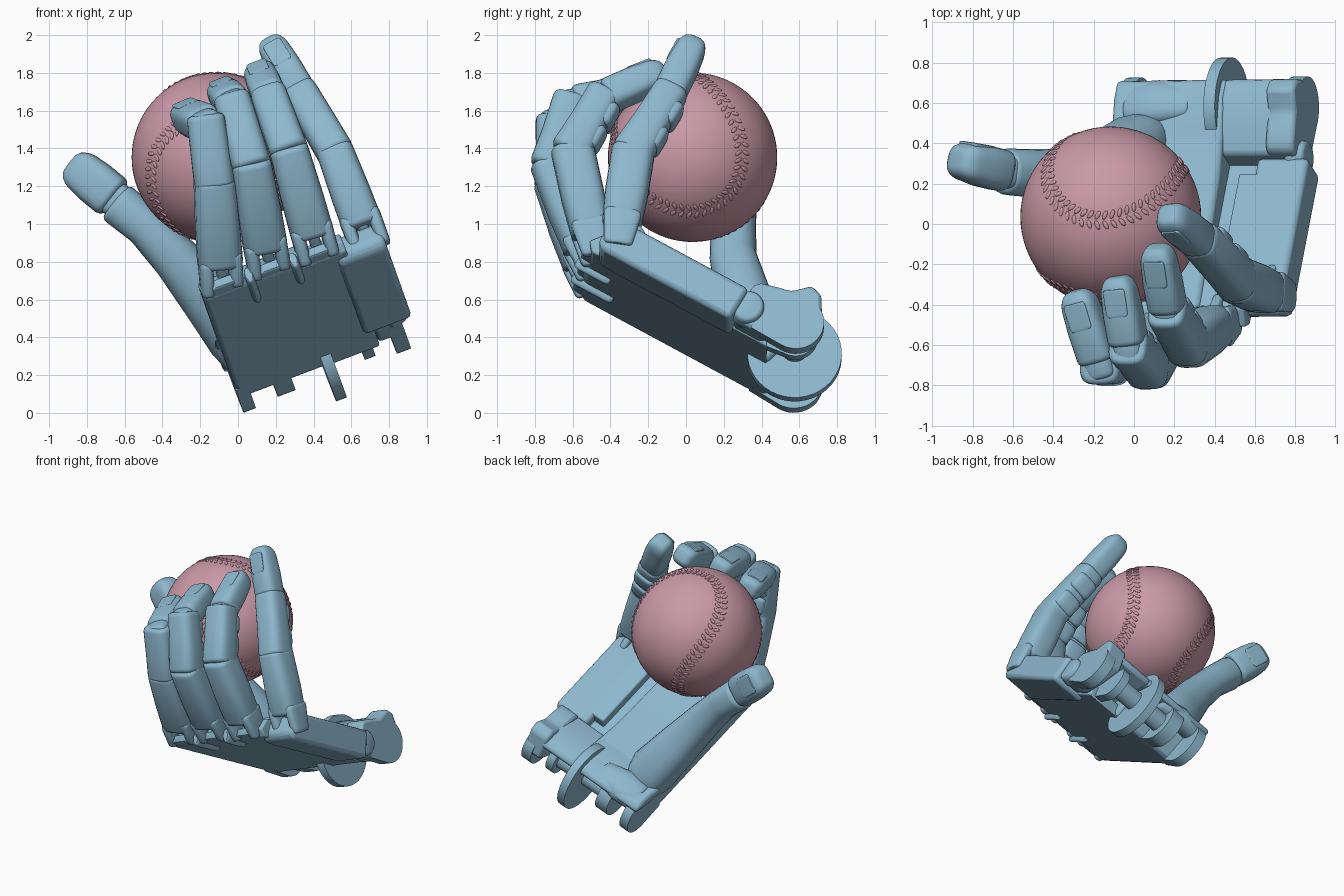
import bpy, bmesh, math
from mathutils import Vector, Matrix

if "Cube" in bpy.data.objects:
    bpy.data.objects.remove(bpy.data.objects["Cube"])


def material(name, color):
    m = bpy.data.materials.new(name)
    m.use_nodes = True
    m.diffuse_color = color
    m.node_tree.nodes["Principled BSDF"].inputs["Base Color"].default_value = color
    return m


BLUE = material("hand blue", (0.27, 0.48, 0.62, 1))
PINK = material("ball pink", (0.59, 0.32, 0.39, 1))

# Palm frame: across, toward the fingers, out of the palm
ORIGIN = Vector((0.03, 0.55, 0.0))
ALONG = Vector((-0.166, -0.868, 0.468)).normalized()
ACROSS = Vector((0.935, 0.01, 0.354))
ACROSS = (ACROSS - ALONG * ACROSS.dot(ALONG)).normalized()
OUT = ALONG.cross(ACROSS)


def local(a, b, c):
    return ORIGIN + ACROSS * a + ALONG * b + OUT * c


def finish(name, bm, mat, bevel=0, angle=40):
    bmesh.ops.recalc_face_normals(bm, faces=bm.faces)
    mesh = bpy.data.meshes.new(name)
    bm.to_mesh(mesh)
    bm.free()
    mesh.materials.append(mat)
    ob = bpy.data.objects.new(name, mesh)
    bpy.context.collection.objects.link(ob)
    if bevel:
        mod = ob.modifiers.new("bevel", "BEVEL")
        mod.width, mod.segments = bevel, 2
    bpy.ops.object.select_all(action="DESELECT")
    ob.select_set(True)
    bpy.context.view_layer.objects.active = ob
    bpy.ops.object.shade_smooth_by_angle(angle=math.radians(angle))
    return ob


def prism(name, profile, a0, a1, bevel=0.015):
    """Side profile in the palm frame, extruded across the hand."""
    bm = bmesh.new()
    ends = [[bm.verts.new(local(a, b, c)) for b, c in profile] for a in (a0, a1)]
    n = len(profile)
    for i in range(n):
        j = (i + 1) % n
        bm.faces.new((ends[0][i], ends[0][j], ends[1][j], ends[1][i]))
    bm.faces.new(ends[0])
    bm.faces.new(ends[1])
    return finish(name, bm, BLUE, bevel)


def disc(name, a0, a1, b, c, r, n=40):
    ring = [(b + r * math.cos(i * math.tau / n), c + r * math.sin(i * math.tau / n)) for i in range(n)]
    return prism(name, ring, a0, a1, 0)


def limb(name, stations, side, tip=False, power=3.2, round_len=0.03):
    """Rounded-box loft through (point, width, thickness) stations."""
    pts = [(Vector(p), w, t) for p, w, t in stations]
    d0 = (pts[1][0] - pts[0][0]).normalized()
    d1 = (pts[-1][0] - pts[-2][0]).normalized()
    end_len, end_cut = (0.10, 0.62) if tip else (round_len, 0.25)
    rings = []
    for k in range(4):
        q = k / 3 * math.pi / 2
        s = 1 - 0.25 * (1 - math.sin(q))
        rings.append((pts[0][0] + d0 * round_len * (1 - math.cos(q)), d0, pts[0][1] * s, pts[0][2] * s))
    for i in range(1, len(pts) - 1):
        d = (pts[i + 1][0] - pts[i - 1][0]).normalized()
        rings.append((pts[i][0], d, pts[i][1], pts[i][2]))
    steps = 7 if tip else 4
    for k in range(steps):
        q = k / (steps - 1) * math.pi / 2
        s = 1 - end_cut * (1 - math.cos(q))
        rings.append((pts[-1][0] - d1 * end_len * (1 - math.sin(q)), d1, pts[-1][1] * s, pts[-1][2] * s))
    bm, loops, n = bmesh.new(), [], 24
    for p, d, w, t in rings:
        sx = (side - d * side.dot(d)).normalized()
        back = sx.cross(d)
        loop = []
        for i in range(n):
            q = (i + 0.5) * math.tau / n
            x, y = math.cos(q), math.sin(q)
            x = math.copysign(abs(x) ** (2 / power), x) * w / 2
            y = math.copysign(abs(y) ** (2 / power), y) * t / 2
            loop.append(bm.verts.new(p + sx * x + back * y))
        loops.append(loop)
    for l0, l1 in zip(loops, loops[1:]):
        for i in range(n):
            j = (i + 1) % n
            bm.faces.new((l0[i], l0[j], l1[j], l1[i]))
    bm.faces.new(loops[0])
    bm.faces.new(loops[-1])
    return finish(name, bm, BLUE)


def fingertip(name, start, end, side, w, t):
    """Neck, tip segment and thin nail plate."""
    d = (end - start).normalized()
    back = (side - d * side.dot(d)).normalized().cross(d)
    limb(name + "_neck", [(start - d * 0.06, w * 0.8, t * 0.8), (start + d * 0.06, w * 0.8, t * 0.8)], side)
    limb(name + "_tip", [(start + d * 0.025, w, t), ((start + end) / 2, w, t), (end, w * 0.95, t * 0.92)], side, True)
    nail = back * (t / 2 - 0.008)
    limb(name + "_nail", [(end - d * 0.19 + nail, w * 0.6, 0.02), (end - d * 0.05 + nail * 0.93, w * 0.6, 0.02)],
         side, power=5, round_len=0.02)


# Fingers: knuckle, middle joint, end joint, tip, width
FINGERS = {
    "index": ((-0.09, -0.53, 0.73), (-0.125, -0.69, 1.22), (-0.165, -0.70, 1.52), (-0.29, -0.33, 1.58), 0.24),
    "middle": ((0.155, -0.525, 0.82), (0.07, -0.71, 1.32), (-0.02, -0.62, 1.625), (-0.085, -0.26, 1.70), 0.235),
    "ring": ((0.41, -0.49, 0.89), (0.27, -0.60, 1.39), (0.175, -0.45, 1.655), (0.11, -0.11, 1.81), 0.23),
    "little": ((0.68, -0.35, 0.94), (0.515, -0.28, 1.38), (0.345, -0.10, 1.67), (0.16, 0.05, 1.975), 0.22),
}
for name, (*joints, w) in FINGERS.items():
    k, p, e, tip = [Vector(j) for j in joints]
    d = (p - k).normalized()
    for s, word in ((-1, "right"), (1, "left")):
        off = ACROSS * s * w * 0.34
        limb(f"{name}_fork_{word}", [(k - d * 0.08 + off, 0.07, 0.16), (k + d * 0.12 + off, 0.075, 0.2)], ACROSS)
    limb(name + "_knuckle_lug", [(k - ALONG * 0.12, 0.06, 0.12), (k + d * 0.1, 0.06, 0.12)], ACROSS)
    limb(name + "_lower", [(k + d * 0.05, w, 0.21), ((k + p) / 2, w * 0.98, 0.23), (p + d * 0.03, w * 0.9, 0.23)], ACROSS)
    d = (e - p).normalized()
    limb(name + "_middle", [(p - d * 0.03, w * 0.9, 0.225), ((p + e) / 2, w * 0.88, 0.2), (e + d * 0.06, w * 0.84, 0.19)], ACROSS)
    # pads on the inner side of the middle segment
    inner = ACROSS.cross(d) * -0.07
    for f in (0.15, 0.6):
        q = p.lerp(e, f) + inner
        limb(f"{name}_pad_{int(f * 20)}", [(q, w * 0.76, 0.1), (q + d * 0.13, w * 0.76, 0.1)], ACROSS)
    fingertip(name, e + d * 0.01, tip, ACROSS, w * 0.8, 0.18)

# Thumb
thumb_dir = Vector((-0.24, 0.08, 0.2)).normalized()
thumb_side = thumb_dir.cross(Vector((0.13, 0.8, 0)))
limb("thumb_base", [((0.08, 0.42, 0.27), 0.28, 0.28), ((0.0, 0.385, 0.41), 0.34, 0.31), ((-0.15, 0.31, 0.60), 0.30, 0.29),
                    ((-0.33, 0.25, 0.82), 0.25, 0.25), ((-0.49, 0.25, 0.99), 0.22, 0.24),
                    ((-0.65, 0.26, 1.12), 0.23, 0.23)], thumb_side, power=2.3)
fingertip("thumb", Vector((-0.635, 0.26, 1.12)), Vector((-0.885, 0.32, 1.325)), thumb_side, 0.235, 0.21)

# Palm: raised pad under the ball, a trench, and a plate at the outer side
prism("palm_body", [(0.15, 0), (1.26, 0), (1.31, 0.05), (1.22, 0.15), (0.9, 0.18), (0.5, 0.21),
                    (0.2, 0.28), (0.12, 0.28), (0.1, 0.2)], 0.0, 0.57, 0.025)
prism("palm_trench", [(0.15, 0), (1.22, 0), (1.26, 0.05), (1.2, 0.13), (1.0, 0.14), (0.95, 0.09), (0.2, 0.09)],
      0.5, 0.8, 0.01)
prism("palm_side_plate", [(0.36, -0.03), (1.15, -0.03), (1.19, 0.02), (1.15, 0.14), (1.05, 0.17),
                          (0.36, 0.17)], 0.74, 1.01, 0.025)
prism("palm_inner_plate", [(0.45, 0.02), (1.1, 0.02), (1.08, 0.17), (0.45, 0.17)], 0.66, 0.8, 0.01)
limb("side_boss", [(local(0.88, 0.32, 0.09), 0.19, 0.2), (local(0.98, 0.32, 0.09), 0.17, 0.18)], ALONG, power=2)

# Heel of the palm, overhanging the hinge
prism("palm_heel", [(0.6, 0.14), (0.42, 0.225), (0.25, 0.27), (0.1, 0.32), (0.0, 0.32), (-0.02, 0.28), (0.12, 0.22)],
      -0.02, 0.57, 0.02)
prism("middle_heel", [(0.36, 0.05), (0.36, 0.2), (0.25, 0.26), (0.1, 0.32), (0.0, 0.32), (-0.02, 0.28), (0.12, 0.2)],
      0.55, 0.85, 0.02)
prism("outer_heel", [(0.2, 0.0), (0.36, 0.0), (0.36, 0.22), (0.33, 0.25), (0.24, 0.275), (0.17, 0.29), (0.09, 0.37),
                     (0.02, 0.35), (-0.07, 0.2), (0.06, 0.08)], 0.8, 0.95, 0.02)
limb("inner_heel", [(local(0.04, 0.1, 0.25), 0.22, 0.14), (local(0.2, 0.1, 0.27), 0.24, 0.15),
                    (local(0.38, 0.1, 0.26), 0.18, 0.12)], ALONG, power=2.3)

# Rounded ridges on the back of the hand
for i, (a, b0, b1) in enumerate(((0.27, 1.08, 1.33), (0.52, 1.1, 1.31), (0.76, 0.75, 1.1))):
    limb(f"back_ridge_{i + 1}", [(local(a, b0, 0.02), 0.05, 0.1), (local(a, b1, 0.02), 0.05, 0.1)], ACROSS, power=2)
for i, a in enumerate((0.13, 0.4, 0.65)):
    limb(f"knuckle_plate_{i + 1}", [(local(a, 1.05, 0.035), 0.22, 0.07), (local(a, 1.34 - a * 0.08, 0.035), 0.22, 0.06)], ACROSS)

# Wrist hinge: rounded prongs, thin wheel and axle
for i, (a0, a1, r) in enumerate(((0.0, 0.07, 0.155), (0.2, 0.3, 0.14), (0.70, 0.76, 0.12), (0.87, 0.95, 0.15))):
    disc(f"wrist_prong_{i + 1}", a0, a1, 0.06, 0.145, r)
    prism(f"wrist_prong_arm_{i + 1}", [(0.06, 0.145 - r), (0.25, 0.0), (0.25, 0.2), (0.06, 0.145 + r)], a0, a1, 0)
disc("wrist_wheel", 0.48, 0.54, 0.05, 0.125, 0.25)
disc("wrist_axle", 0.2, 0.76, 0.06, 0.145, 0.07)

# Ball
CENTER, R = Vector((-0.115, 0.035, 1.353)), 0.448
bm = bmesh.new()
bmesh.ops.create_uvsphere(bm, u_segments=64, v_segments=40, radius=R, matrix=Matrix.Translation(CENTER))
finish("ball", bm, PINK, angle=60)

# Ball stitching: paired raised stitches along a two-lobed seam
lobe = Vector((0.93, -0.25, 0.28)).normalized()
up = Vector((0.0, 0.55, -0.83))
up = (up - lobe * up.dot(lobe)).normalized()
third = up.cross(lobe)
ex, ey = (lobe - third).normalized(), (lobe + third).normalized()


def seam(t):
    return (ex * (0.75 * math.cos(t) + 0.25 * math.cos(3 * t)) + ey * (0.75 * math.sin(t) - 0.25 * math.sin(3 * t))
            + up * 0.866 * math.sin(2 * t)).normalized()


bm = bmesh.new()
COUNT = 110
for i in range(COUNT):
    t = i * math.tau / COUNT
    p = seam(t)
    tangent = (seam(t + 0.01) - seam(t - 0.01)).normalized()
    cross = p.cross(tangent)
    for s in (-1, 1):
        x = (cross * s + tangent * 0.5).normalized()
        rot = Matrix((x, p.cross(x), p)).transposed().to_4x4()
        place = Matrix.Translation(CENTER + (p + cross * s * 0.055).normalized() * R)
        bmesh.ops.create_icosphere(bm, subdivisions=2, radius=1,
                                   matrix=place @ rot @ Matrix.Diagonal((0.024, 0.011, 0.006, 1)))
finish("ball_stitching", bm, PINK, angle=80)
